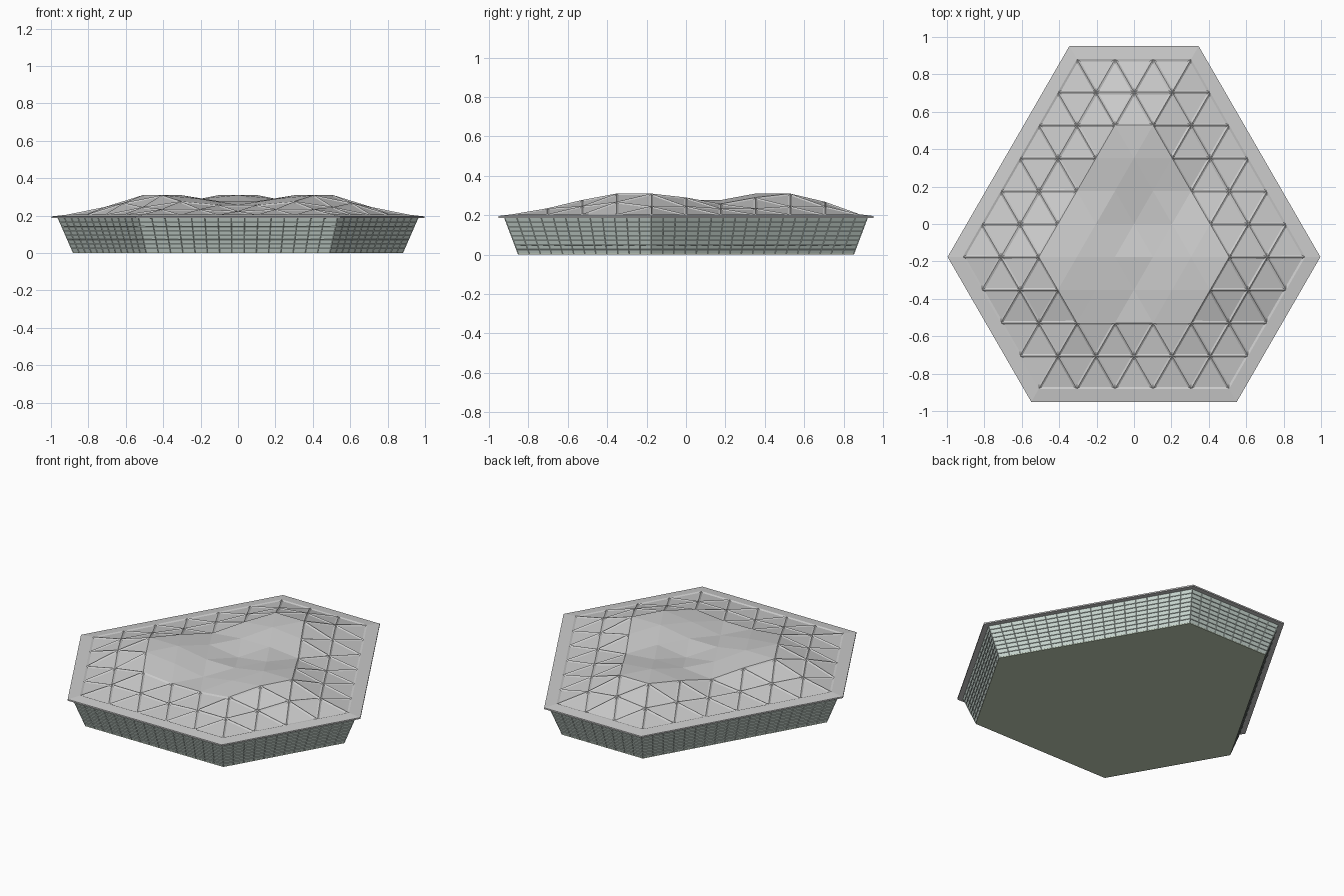
import bpy, bmesh, math
from mathutils import Vector

if "Cube" in bpy.data.objects:
    bpy.data.objects.remove(bpy.data.objects["Cube"])

S = 0.2035                    # triangle side of the roof lattice
H = S * math.sqrt(3) / 2      # row height
ROWS = [6, 7, 8, 9, 10, 9, 8, 7, 6, 5, 4]   # lattice points per row, front to back
CORNERS = [Vector(((ROWS[r] - 1) * S / 2 * sx, (r - 5) * H))
           for r, sx in ((0, -1), (0, 1), (4, 1), (10, 1), (10, -1), (4, -1))]
PEAKS = [Vector((0, 0.47)), Vector((-0.407, -0.235)), Vector((0.407, -0.235))]


def normal(i):
    d = (CORNERS[(i + 1) % 6] - CORNERS[i % 6]).normalized()
    return Vector((d.y, -d.x))


def offset_hex(dist):
    # mitred offset of the lattice outline
    out = []
    for i, c in enumerate(CORNERS):
        n = normal(i) + normal(i - 1)
        out.append(c + n * dist / (1 + normal(i).dot(normal(i - 1))))
    return out


def edge_steps(p):
    return min((CORNERS[i] - p).dot(normal(i)) for i in range(6)) / H


def roof_height(p):
    d = min((p - q).length for q in PEAKS)
    b = max(0, edge_steps(p))
    inner = 0.31 - 0.17 * max(0, d - 0.1175)
    boost = min(1, max(0, (0.35 - d) / 0.12))
    return min(0.31, inner, 0.205 + b * (0.03 + 0.035 * boost))


def make_object(name, bm, color=None):
    me = bpy.data.meshes.new(name)
    bm.to_mesh(me)
    bm.free()
    ob = bpy.data.objects.new(name, me)
    bpy.context.collection.objects.link(ob)
    if color:
        mat = bpy.data.materials.new(name + "_material")
        mat.diffuse_color = (*color, 1)
        mat.use_nodes = True
        mat.node_tree.nodes["Principled BSDF"].inputs["Base Color"].default_value = mat.diffuse_color
        me.materials.append(mat)
    return ob


# Faceted roof: triangular lattice with three raised plateaus
bm = bmesh.new()
grid = []
for r, n in enumerate(ROWS):
    row = []
    for c in range(n):
        p = Vector(((c - (n - 1) / 2) * S, (r - 5) * H))
        row.append(bm.verts.new((p.x, p.y, roof_height(p))))
    grid.append(row)
for a, b in zip(grid, grid[1:]):
    grow = len(b) > len(a)
    low, high = (a, b) if grow else (b, a)
    tris = [(low[i], high[i + 1], high[i]) for i in range(len(low))]
    tris += [(low[i], low[i + 1], high[i + 1]) for i in range(len(low) - 1)]
    for t in tris:
        bm.faces.new(t if grow else t[::-1])
bm.normal_update()
# recessed panels between raised ribs near the perimeter
panels = [f for f in bm.faces if edge_steps(f.calc_center_median().xy) < 1.9]
bmesh.ops.inset_individual(bm, faces=panels, thickness=0.02, depth=-0.006)
make_object("roof", bm)

# Flat rim around the roof, with a thin edge and a soffit underneath
bm = bmesh.new()
loops = []
for dist, z in ((0, 0.205), (0.07, 0.196), (0.07, 0.187), (0.02, 0.187)):
    loops.append([bm.verts.new((p.x, p.y, z)) for p in offset_hex(dist)])
for a, b in zip(loops, loops[1:]):
    for i in range(6):
        j = (i + 1) % 6
        bm.faces.new((a[i], b[i], b[j], a[j]))
make_object("roof_rim", bm)

# Outward leaning glazed walls: a grid of small panes with thin bars
bm = bmesh.new()
bottom, top = offset_hex(-0.03), offset_hex(0.04)
NZ = 8
for i in range(6):
    j = (i + 1) % 6
    nx = round((CORNERS[j] - CORNERS[i]).length / (S / 3))
    rows = []
    for k in range(NZ + 1):
        t = k / NZ
        p, q = bottom[i].lerp(top[i], t), bottom[j].lerp(top[j], t)
        z = 0.003 + 0.185 * t
        rows.append([bm.verts.new((*p.lerp(q, u / nx), z)) for u in range(nx + 1)])
    for a, b in zip(rows, rows[1:]):
        for u in range(nx):
            bm.faces.new((a[u], a[u + 1], b[u + 1], b[u]))
bmesh.ops.remove_doubles(bm, verts=bm.verts, dist=0.0005)
walls = make_object("glazed_walls", bm, (0.62, 0.72, 0.67))
bars = walls.modifiers.new("bars", 'WIREFRAME')
bars.thickness = 0.005
bars.use_replace = False
bars.use_even_offset = False

# Floor slab
bm = bmesh.new()
f = bm.faces.new([bm.verts.new((p.x, p.y, 0)) for p in offset_hex(-0.029)])
ext = bmesh.ops.extrude_face_region(bm, geom=[f])
bmesh.ops.translate(bm, vec=(0, 0, 0.006),
                    verts=[g for g in ext["geom"] if isinstance(g, bmesh.types.BMVert)])
bmesh.ops.recalc_face_normals(bm, faces=bm.faces)
make_object("floor", bm, (0.55, 0.63, 0.48))
